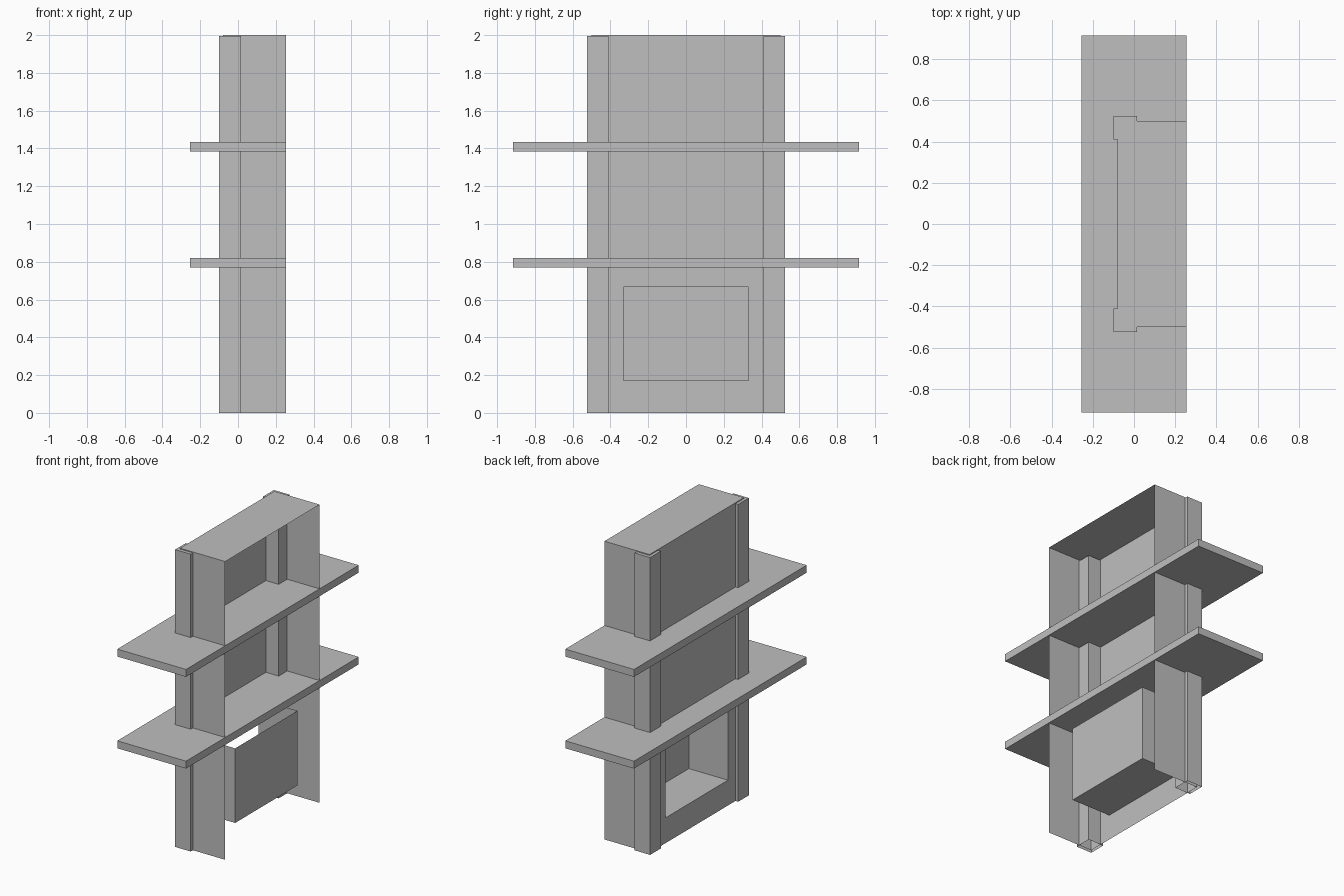
import bpy
import bmesh

cube = bpy.data.objects.get("Cube")
if cube:
    bpy.data.objects.remove(cube, do_unlink=True)

grey = bpy.data.materials.new("light grey")
grey.use_nodes = True
colour = (0.52, 0.52, 0.52, 1)
grey.diffuse_color = colour
grey.node_tree.nodes["Principled BSDF"].inputs["Base Color"].default_value = colour


def finish(name, bm):
    mesh = bpy.data.meshes.new(name)
    bm.to_mesh(mesh)
    bm.free()
    mesh.materials.append(grey)
    obj = bpy.data.objects.new(name, mesh)
    bpy.context.collection.objects.link(obj)
    return obj


def open_box(bm, x, y, z, skip=()):
    """Box between (low, high) pairs, leaving out the named sides."""
    v = [bm.verts.new((a, b, c)) for a in x for b in y for c in z]
    sides = {"-x": (0, 1, 3, 2), "+x": (4, 6, 7, 5), "-y": (0, 4, 5, 1),
             "+y": (2, 3, 7, 6), "-z": (0, 2, 6, 4), "+z": (1, 5, 7, 3)}
    for side, ids in sides.items():
        if side not in skip:
            bm.faces.new([v[i] for i in ids])
    return v


WALL, BACK = -0.08, 0.255
HOLE_Y, HOLE_Z = (-0.33, 0.33), (0.17, 0.67)

# Chimney shell: thin sides and roof, open behind and below
bm = bmesh.new()
v = open_box(bm, (WALL, BACK), (-0.5, 0.5), (0, 2), skip=("-x", "+x", "-z"))

# Breast wall framing the hearth opening
outer = [v[i] for i in (0, 1, 3, 2)]
inner = [bm.verts.new((WALL, HOLE_Y[i], HOLE_Z[j]))
         for i, j in ((0, 0), (0, 1), (1, 1), (1, 0))]
for i in range(4):
    j = (i + 1) % 4
    bm.faces.new((outer[i], outer[j], inner[j], inner[i]))
finish("chimney_shell", bm)

# Hearth recess, open to the room and at the top
bm = bmesh.new()
open_box(bm, (WALL, 0.21), HOLE_Y, HOLE_Z, skip=("-x", "+z"))
finish("hearth_recess", bm)

# Hollow corner pilasters
for name, side in (("left_pilaster", 1), ("right_pilaster", -1)):
    bm = bmesh.new()
    y = sorted((side * 0.41, side * 0.523))
    open_box(bm, (-0.1, 0.015), y, (0, 1.994), skip=("-z",))
    finish(name, bm)

# Floor slabs
for name, z in (("lower_slab", 0.77), ("upper_slab", 1.385)):
    bm = bmesh.new()
    open_box(bm, (-BACK, BACK), (-0.915, 0.915), (z, z + 0.05))
    finish(name, bm)
